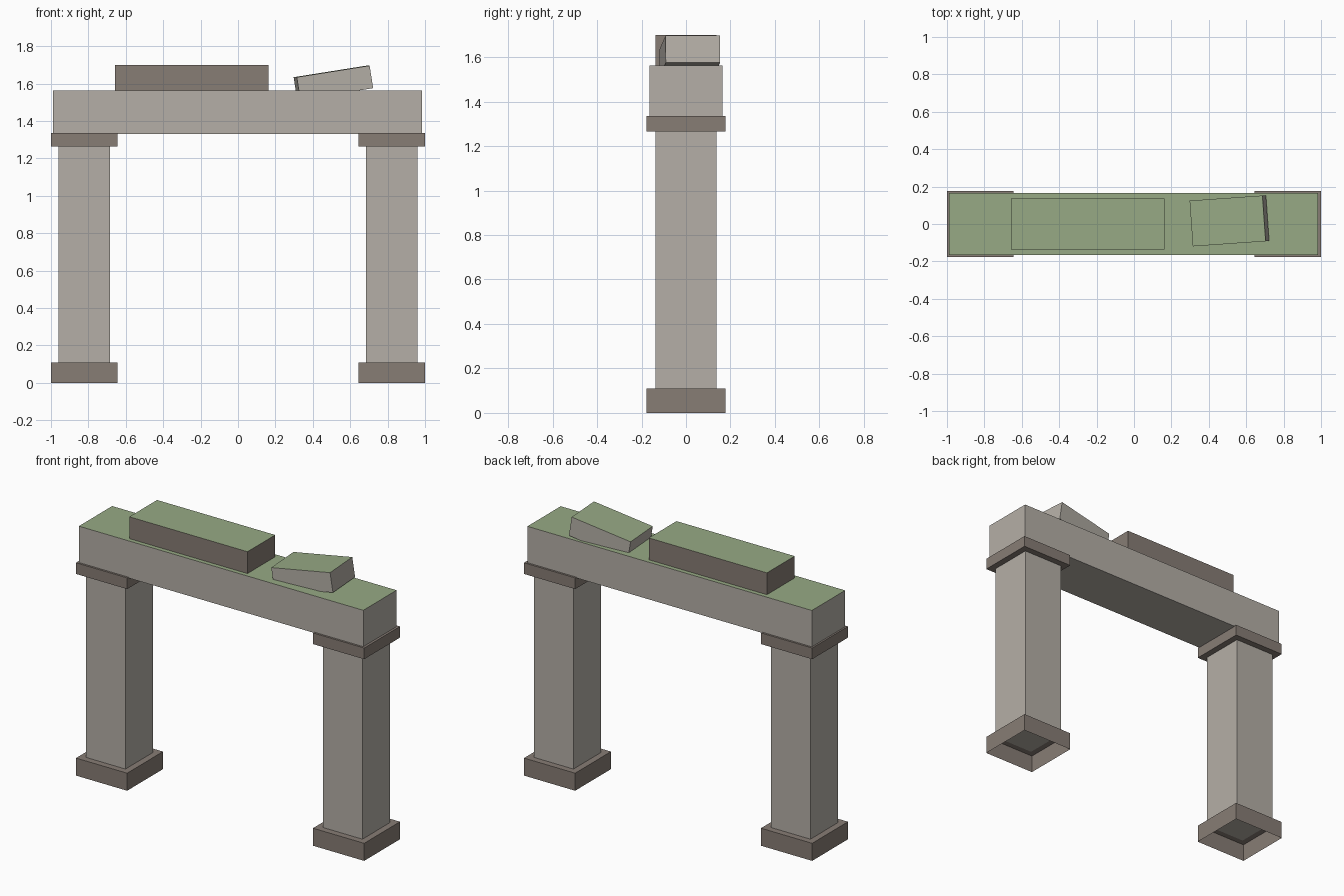
import bpy, bmesh, math
from mathutils import Matrix, Vector, Euler

if "Cube" in bpy.data.objects:
    bpy.data.objects.remove(bpy.data.objects["Cube"])


def material(name, rgb):
    m = bpy.data.materials.new(name)
    m.diffuse_color = (*rgb, 1)
    m.use_nodes = True
    m.node_tree.nodes["Principled BSDF"].inputs["Base Color"].default_value = m.diffuse_color
    return m


STONE = material("pale stone", (0.46, 0.43, 0.385))
TRIM = material("dark stone", (0.245, 0.205, 0.178))
MOSS = material("moss green", (0.31, 0.40, 0.235))


def block(name, centre, size, mat, mossy=False, rot=(0, 0, 0), open_bottom=False):
    """Flat-sided stone block, optionally moss-topped or without an underside."""
    bm = bmesh.new()
    bmesh.ops.create_cube(bm, size=1, matrix=Matrix.Diagonal((*size, 1)))
    bm.normal_update()
    for f in bm.faces:
        f.material_index = int(mossy and f.normal.z > 0.5)
    if open_bottom:
        under = [f for f in bm.faces if f.normal.z < -0.5]
        bmesh.ops.delete(bm, geom=under, context='FACES_ONLY')
    me = bpy.data.meshes.new(name)
    bm.to_mesh(me)
    bm.free()
    me.materials.append(mat)
    if mossy:
        me.materials.append(MOSS)
    ob = bpy.data.objects.new(name, me)
    ob.location = Vector(centre)
    ob.rotation_euler = Euler(rot)
    bpy.context.collection.objects.link(ob)
    return ob


def span(z0, z1):
    return (z0 + z1) / 2, z1 - z0


# Two pillars, each with a hollow foot and a capital
for side, x in (("left", -0.8225), ("right", 0.8225)):
    z, h = span(0.0, 0.11)
    block(side + "_foot", (x, 0, z), (0.355, 0.355, h), TRIM, open_bottom=True)
    z, h = span(0.107, 1.267)
    block(side + "_pillar", (x, 0, z), (0.275, 0.275, h), STONE)
    z, h = span(1.265, 1.335)
    block(side + "_capital", (x, 0, z), (0.355, 0.355, h), TRIM)

# Moss-topped lintel
z, h = span(1.33, 1.563)
block("lintel", (-0.002, 0, z), (1.974, 0.33, h), STONE, mossy=True)

# Upper slab
z, h = span(1.56, 1.70)
block("upper_slab", (-0.248, 0, z), (0.82, 0.275, h), TRIM, mossy=True)

# Tilted loose stone, partly sunk into the lintel
block("loose_stone", (0.51, 0.017, 1.605), (0.395, 0.245, 0.122), STONE,
      mossy=True, rot=(0, math.radians(-9), math.radians(4)))
